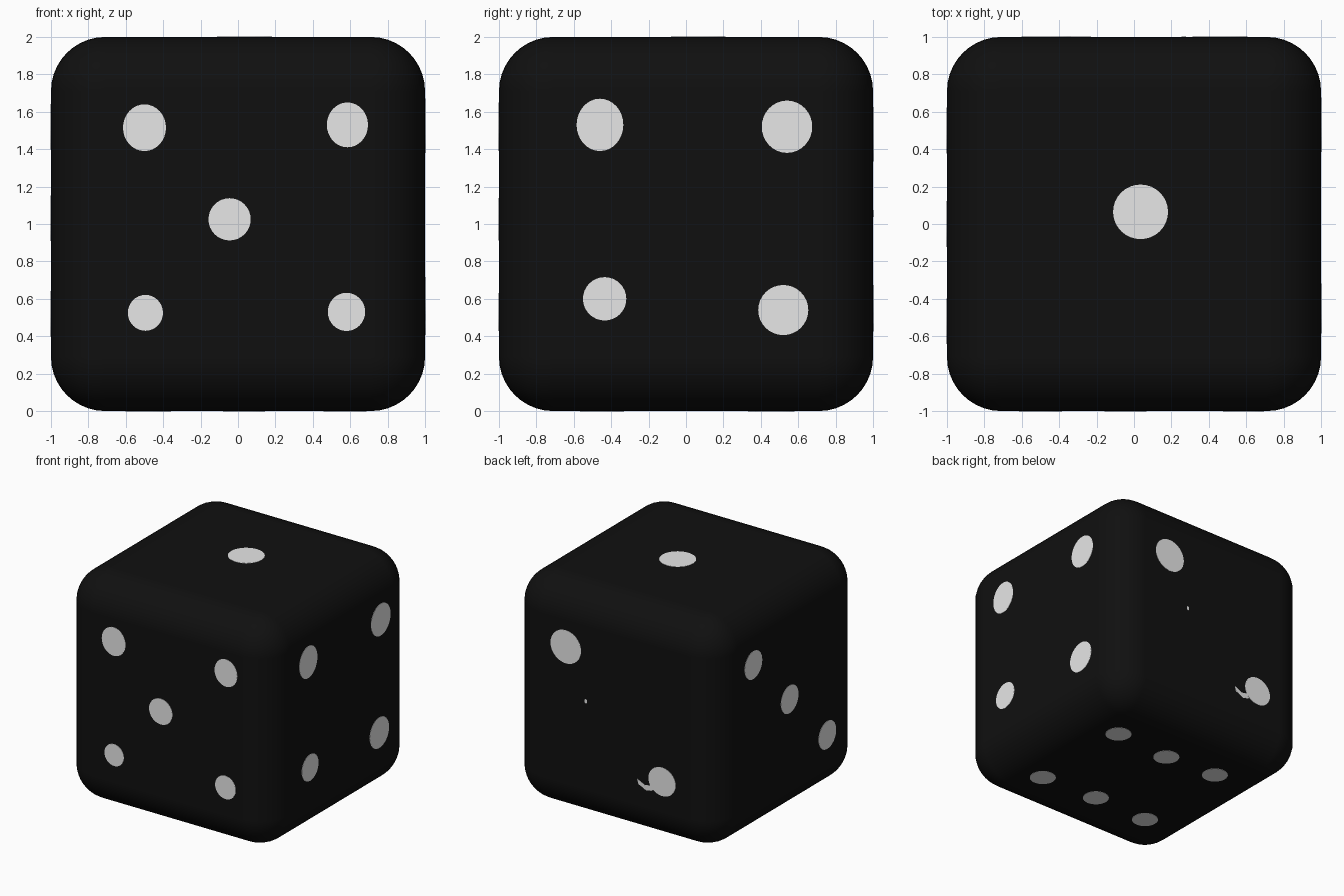
import bpy, bmesh, math
from mathutils import Vector

if "Cube" in bpy.data.objects:
    bpy.data.objects.remove(bpy.data.objects["Cube"])


def material(name, value):
    m = bpy.data.materials.new(name)
    m.diffuse_color = (value, value, value, 1)
    m.use_nodes = True
    m.node_tree.nodes["Principled BSDF"].inputs["Base Color"].default_value = m.diffuse_color
    return m


BLACK = material("black", 0.005)
WHITE = material("pale_grey", 0.8)

# Rounded cube body
bpy.ops.mesh.primitive_cube_add(size=2, location=(0, 0, 1))
body = bpy.context.object
body.name = "cube_body"
body.data.materials.append(BLACK)
bevel = body.modifiers.new("rounded_edges", 'BEVEL')
bevel.width = 0.29
bevel.segments = 10
bevel.harden_normals = True
bpy.ops.object.shade_smooth()

# Each side maps two in-plane coordinates and an outward offset to a point
SIDES = {
    "front": lambda a, b, d: (a, -1 - d, b),
    "back": lambda a, b, d: (a, 1 + d, b),
    "right": lambda a, b, d: (1 + d, a, b),
    "left": lambda a, b, d: (-1 - d, a, b),
    "top": lambda a, b, d: (a, b, 2 + d),
    "bottom": lambda a, b, d: (a, b, -d),
}


def plate(name, side, outline, lift=0.002):
    """Thin flush plate with the given outline on one side of the cube."""
    place = SIDES[side]
    bm = bmesh.new()
    outer = [bm.verts.new(place(a, b, lift)) for a, b in outline]
    inner = [bm.verts.new(place(a, b, -0.004)) for a, b in outline]
    n = len(outline)
    bm.faces.new(outer)
    bm.faces.new(inner[::-1])
    for i in range(n):
        j = (i + 1) % n
        bm.faces.new((outer[j], outer[i], inner[i], inner[j]))
    bmesh.ops.recalc_face_normals(bm, faces=bm.faces)
    mesh = bpy.data.meshes.new(name)
    bm.to_mesh(mesh)
    bm.free()
    mesh.materials.append(WHITE)
    bpy.context.collection.objects.link(bpy.data.objects.new(name, mesh))


def oval(a, b, ra, rb, n=32):
    return [(a + ra * math.cos(2 * math.pi * i / n),
             b + rb * math.sin(2 * math.pi * i / n)) for i in range(n)]


# Hand-placed spots: centre and radii on each side
SPOTS = {
    "top": [(0.035, 0.065, 0.147, 0.146)],
    "front": [(-0.5, 1.515, 0.115, 0.125), (0.585, 1.53, 0.11, 0.12),
              (-0.045, 1.025, 0.113, 0.113), (-0.495, 0.525, 0.094, 0.096),
              (0.58, 0.53, 0.1, 0.102)],
    "right": [(-0.46, 1.53, 0.125, 0.14), (0.54, 1.52, 0.135, 0.14),
              (-0.435, 0.6, 0.116, 0.116), (0.52, 0.54, 0.134, 0.134)],
    "left": [(0.5, 1.52, 0.122, 0.122), (0, 1.03, 0.122, 0.122),
             (-0.52, 0.52, 0.122, 0.122)],
    "back": [(0.46, 1.48, 0.148, 0.145), (-0.47, 0.55, 0.132, 0.125)],
    "bottom": [(0.563, 0.475, 0.106, 0.106), (0.025, 0.438, 0.106, 0.106),
               (-0.465, 0.468, 0.106, 0.106), (0.58, -0.462, 0.106, 0.106),
               (0.038, -0.437, 0.106, 0.106), (-0.495, -0.451, 0.106, 0.106)],
}
for side, spots in SPOTS.items():
    for i, spot in enumerate(spots):
        plate(f"{side}_spot_{i + 1}", side, oval(*spot))

# Paint speck and smear on the back
plate("back_speck", "back", oval(0.267, 1.056, 0.012, 0.02, 10))
path = [Vector(p) for p in [(-0.235, 0.49), (-0.27, 0.475), (-0.31, 0.455),
                            (-0.36, 0.465), (-0.42, 0.51)]]
half = Vector((0.006, 0.022))
plate("back_smear", "back",
      [tuple(p + half) for p in path] + [tuple(p - half) for p in path[::-1]],
      lift=0.0015)
